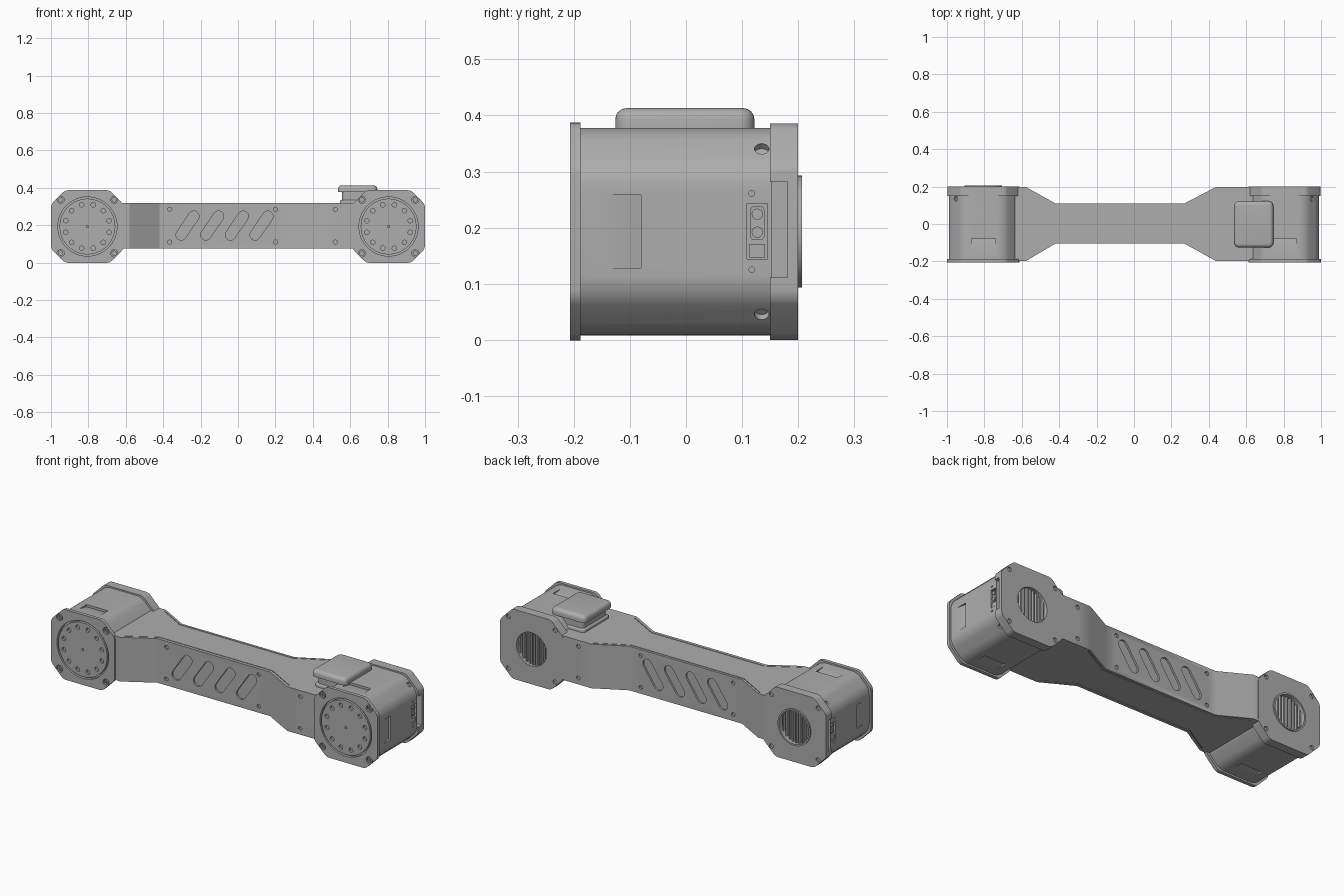
import bpy, bmesh, math
from mathutils import Matrix, Vector

if "Cube" in bpy.data.objects:
    bpy.data.objects.remove(bpy.data.objects["Cube"])

GREY = (0.42, 0.42, 0.42, 1)
metal = bpy.data.materials.new("satin_grey_metal")
metal.use_nodes = True
metal.diffuse_color = GREY
metal.node_tree.nodes["Principled BSDF"].inputs["Base Color"].default_value = GREY

AXES = {"X": lambda a, b, t: (t, a, b), "Y": lambda a, b, t: (a, t, b), "Z": lambda a, b, t: (a, b, t)}


def prism(name, axis, pts, lo, hi, corner=0, rim=0):
    """Extrude a 2D outline along an axis, optionally rounding its corners and its upper rim."""
    bm = bmesh.new()
    at, n = AXES[axis], len(pts)
    low = [bm.verts.new(at(a, b, lo)) for a, b in pts]
    high = [bm.verts.new(at(a, b, hi)) for a, b in pts]
    bm.faces.new(low)
    bm.faces.new(high)
    for i in range(n):
        j = (i + 1) % n
        bm.faces.new((low[i], low[j], high[j], high[i]))
    bmesh.ops.recalc_face_normals(bm, faces=bm.faces[:])
    k = "XYZ".index(axis)
    if corner:
        sides = [e for e in bm.edges if abs(e.verts[0].co[k] - e.verts[1].co[k]) > 1e-5]
        bmesh.ops.bevel(bm, geom=sides, offset=corner, offset_type='OFFSET',
                        segments=5, profile=0.5, affect='EDGES')
    if rim:
        top = [e for e in bm.edges if all(abs(v.co[k] - hi) < 1e-5 for v in e.verts)]
        bmesh.ops.bevel(bm, geom=top, offset=rim, offset_type='OFFSET',
                        segments=4, profile=0.5, affect='EDGES')
    mesh = bpy.data.meshes.new(name)
    bm.to_mesh(mesh)
    bm.free()
    mesh.materials.append(metal)
    ob = bpy.data.objects.new(name, mesh)
    bpy.context.collection.objects.link(ob)
    return ob


def rect(a0, a1, b0, b1):
    return [(a0, b0), (a1, b0), (a1, b1), (a0, b1)]


def circle(r, a=0, b=0, n=24):
    return [(a + r * math.cos(math.tau * i / n), b + r * math.sin(math.tau * i / n)) for i in range(n)]


def octagon(h, c):
    d = h - c
    return [(h, -d), (h, d), (d, h), (-d, h), (-h, d), (-h, -d), (-d, -h), (d, -h)]


def turn(ob, angle):
    ob.data.transform(Matrix.Rotation(angle, 4, 'Y'))
    return ob


def cut(target, cutters):
    """Merge the cutters into one mesh, subtract it, then drop it."""
    bm = bmesh.new()
    for c in cutters:
        bm.from_mesh(c.data)
        bpy.data.objects.remove(c)
    mesh = bpy.data.meshes.new("cutter")
    bm.to_mesh(mesh)
    bm.free()
    tool = bpy.data.objects.new("cutter", mesh)
    tool.hide_render = True
    bpy.context.collection.objects.link(tool)
    mod = target.modifiers.new("cut", 'BOOLEAN')
    mod.operation, mod.solver, mod.object = 'DIFFERENCE', 'EXACT', tool
    bpy.context.view_layer.objects.active = target
    bpy.ops.object.modifier_apply(modifier=mod.name)
    bpy.data.objects.remove(tool)


MID = 0.193      # height of the joint axes
REACH = 0.805    # distance of the joint axes from the centre
CORNERS = [(a, b) for a in (-0.143, 0.143) for b in (-0.143, 0.143)]


def joint(side, s):
    """One joint housing, built about its axis with +x pointing outwards."""
    parts = []

    def add(name, *args, **kw):
        ob = prism(side + "_" + name, *args, **kw)
        parts.append(ob)
        return ob

    # Front plate with a bore for the disc and recessed corner screws
    plate = add("front_plate", "Y", octagon(0.194, 0.075), -0.207, -0.188, corner=0.015)
    cut(plate, [prism("bore", "Y", circle(0.158, n=64), -0.3, -0.1)]
        + [prism("hole", "Y", circle(0.019, a, b), -0.22, -0.192) for a, b in CORNERS])
    for a, b in CORNERS:
        cut(add("front_screw", "Y", circle(0.014, a, b), -0.204, -0.19),
            [prism("socket", "Y", circle(0.007, a, b, 6), -0.22, -0.197)])

    # Output disc with a ring of bolt holes
    disc = add("output_disc", "Y", circle(0.149, n=64), -0.207, -0.185)
    holes = [prism("centre", "Y", circle(0.006), -0.22, -0.195)]
    for i in range(12):
        t = math.tau * (i + 0.5) / 12
        holes.append(prism("hole", "Y", circle(0.012, 0.12 * math.cos(t), 0.12 * math.sin(t), 16), -0.22, -0.195))
    cut(disc, holes)

    # Housing with sloped notches, chamfer screw holes and a connector pocket
    body = add("housing", "Y", octagon(0.185, 0.075), -0.19, 0.152, corner=0.03)
    notch = [(0.1855, -0.145), (0.172, -0.08), (0.2, -0.08), (0.2, -0.145)]
    tools = [turn(prism("notch", "Z", notch, -0.065, 0.065), a) for a in (0, math.pi / 2, -math.pi / 2)]
    tools += [turn(prism("hole", "X", circle(0.013, 0.135, 0), 0.196, 0.23), a)
              for a in (math.pi / 4, -math.pi / 4)]
    tools.append(prism("pocket", "X", rect(0.109, 0.145, -0.049, 0.05), 0.171, 0.2))
    tools += [prism("hole", "X", circle(0.005, 0.117, b, 12), 0.175, 0.2) for b in (-0.068, 0.068)]
    cut(body, tools)
    add("connector_shell", "X", rect(0.114, 0.14, s * 0.015 - 0.03, s * 0.015 + 0.03), 0.165, 0.177, corner=0.008)
    add("connector_plug", "X", rect(0.113, 0.141, s * -0.034 - 0.012, s * -0.034 + 0.012), 0.165, 0.182)
    for b in (-0.001, 0.031):
        add("connector_pin", "X", circle(0.01, 0.127, s * b, 16), 0.165, 0.183)

    # Back bracket with cooling bore, side window and screw holes
    bracket = add("back_bracket", "Y", octagon(0.193, 0.075), 0.15, 0.2, corner=0.015)
    cut(bracket, [prism("bore", "Y", circle(0.092, n=48), 0.162, 0.3),
                  prism("window", "Y", rect(0.15, 0.25, -0.082, 0.088), 0.14, 0.181)]
        + [prism("hole", "Y", circle(0.012, a, b, 16), 0.19, 0.25) for a, b in CORNERS])
    for i in range(-4, 5):
        x = i * 0.02
        h = math.sqrt(0.092 ** 2 - x * x)
        add("cooling_fin", "Y", rect(x - 0.004, x + 0.004, -h, h), 0.155, 0.188)
    if s < 0:
        rim = add("bore_rim", "Y", circle(0.1, n=48), 0.195, 0.207)
        cut(rim, [prism("bore", "Y", circle(0.091, n=48), 0.1, 0.3)])

    for ob in parts:
        turn(ob, 0 if s > 0 else math.pi)
        ob.data.transform(Matrix.Translation((s * REACH, 0, MID)))


joint("left", 1)
joint("right", -1)

# Connecting beam: slim in the middle, flaring out to both joints
front = [(-0.64, -0.199), (-0.58, -0.199), (-0.42, -0.105), (0.27, -0.105), (0.44, -0.199), (0.64, -0.199)]
back = [(x, 0.11 if y > -0.15 else 0.199) for x, y in front]
LOW, HIGH = 0.075, 0.319
beam = prism("beam", "Z", front + back[::-1], LOW, HIGH)

# Slanted pockets and screw holes on both faces
tools = []
for y0, y1 in ((-0.2, -0.095), (0.1, 0.2)):
    for i in range(4):
        cx = -0.27 + 0.132 * i
        lean = math.atan2(0.1, 0.07)
        slot = []
        for k in range(18):
            end = 1 if k < 9 else -1
            t = lean - math.pi / 2 + math.pi * (k if k < 9 else k - 1) / 8
            if k >= 9:
                t = lean + math.pi / 2 + math.pi * (k - 9) / 8
            slot.append((cx + end * 0.034 + 0.028 * math.cos(t), 0.198 + end * 0.05 + 0.028 * math.sin(t)))
        tools.append(prism("slot", "Y", slot, y0, y1))
    for x in (-0.365, 0.2):
        for z in (0.11, 0.285):
            tools.append(prism("hole", "Y", circle(0.011, x, z, 16), y0, y1))
for y0, y1 in ((-0.25, -0.19), (0.19, 0.25)):
    for z in (0.11, 0.285):
        tools.append(prism("hole", "Y", circle(0.011, 0.52, z, 16), y0, y1))
cut(beam, tools)

# Cover seams along the top and bottom edges
seams = []
for path, shift in ((front, 0.017), (back, -0.017)):
    line = [(x, y + shift) for x, y in path[1:-1]]
    ribbon = line + [(x, y + 0.004) for x, y in reversed(line)]
    seams += [prism("seam", "Z", ribbon, HIGH - 0.005, HIGH + 0.1),
              prism("seam", "Z", ribbon, LOW - 0.1, LOW + 0.005)]
cut(beam, seams)

# Rounded cover cap on its neck, beside the left joint
prism("cap_neck", "Z", rect(0.557, 0.72, -0.105, 0.105), 0.3, 0.385, corner=0.02)
prism("cap_foot", "Z", rect(0.545, 0.72, -0.115, 0.115), 0.31, 0.336, corner=0.02, rim=0.008)
prism("cap", "Z", rect(0.535, 0.745, -0.126, 0.122), 0.377, 0.413, corner=0.026, rim=0.02)

# Smooth shading on round parts, sharp edges kept
bpy.ops.object.select_all(action='DESELECT')
for ob in bpy.context.collection.objects:
    if ob.type == 'MESH':
        ob.select_set(True)
        bpy.context.view_layer.objects.active = ob
bpy.ops.object.shade_smooth_by_angle(angle=math.radians(30))
